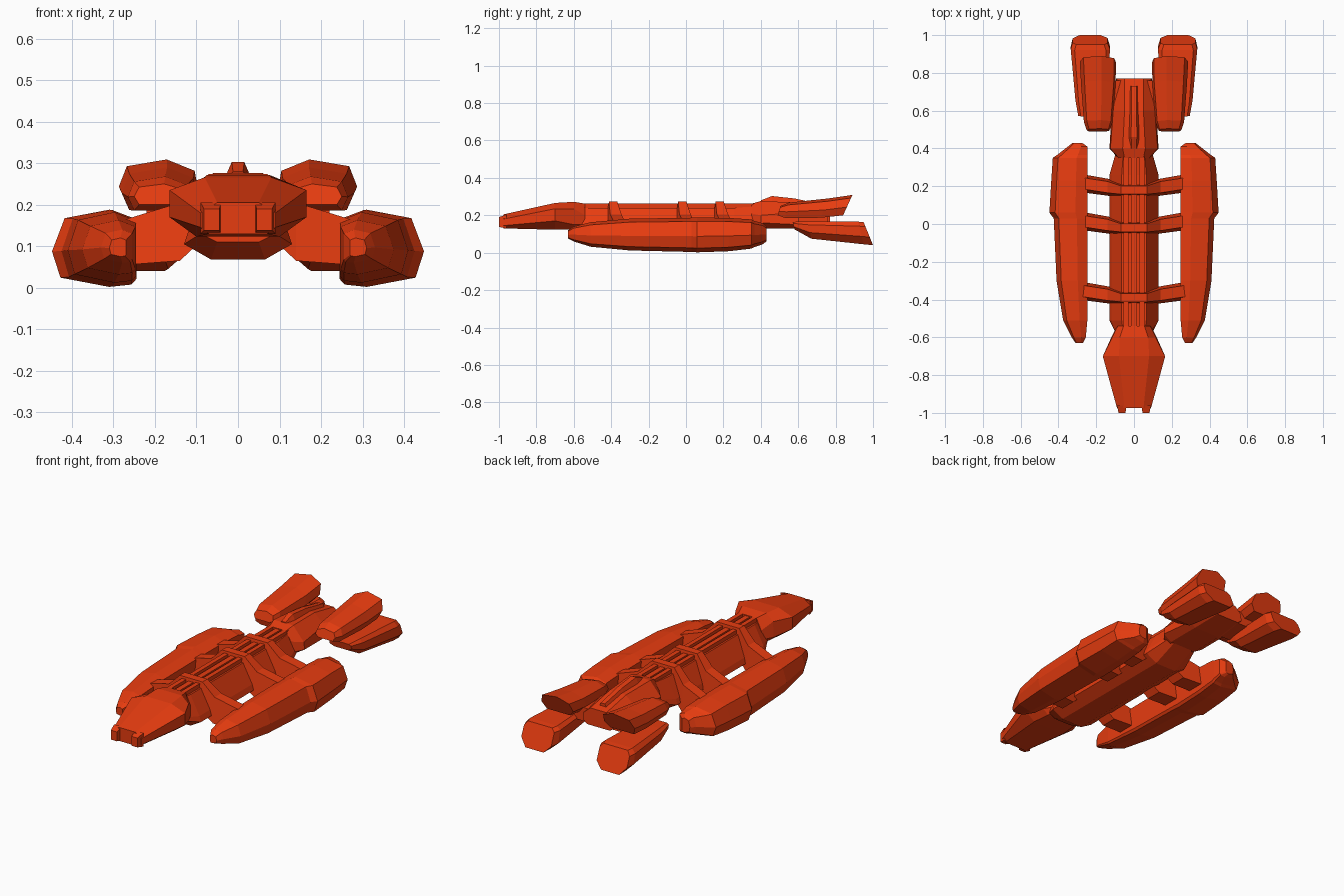
import bpy, bmesh

mat = bpy.data.materials.new("orange_red")
mat.diffuse_color = (0.8, 0.045, 0.005, 1)


def loft(name, rings):
    """Skin a list of equal-length closed rings and cap both ends."""
    bm = bmesh.new()
    vs = [[bm.verts.new(p) for p in r] for r in rings]
    n = len(vs[0])
    for a, b in zip(vs, vs[1:]):
        for i in range(n):
            j = (i + 1) % n
            bm.faces.new((a[i], a[j], b[j], b[i]))
    bm.faces.new(vs[0])
    bm.faces.new(vs[-1])
    bmesh.ops.recalc_face_normals(bm, faces=bm.faces)
    me = bpy.data.meshes.new(name)
    bm.to_mesh(me)
    bm.free()
    me.materials.append(mat)
    ob = bpy.data.objects.new(name, me)
    bpy.context.collection.objects.link(ob)
    return ob


def mirror(ob):
    ob.modifiers.new("mirror", "MIRROR").use_mirror_merge = False
    return ob


def body(name, sections):
    """Symmetric hull: each section is y plus right-half (x, z) points, bottom to top."""
    return loft(name, [[(x, y, z) for x, z in h] + [(-x, y, z) for x, z in reversed(h)]
                       for y, h in sections])


def box_ring(y, x0, x1, z0, z1):
    return [(x0, y, z0), (x1, y, z0), (x1, y, z1), (x0, y, z1)]


def shell(name, shape, sections):
    """Side part: a unit outline fitted to y, x in/out, z low/high, with a slant in y."""
    return mirror(loft(name, [[(a + (b - a) * u, y + s * v, c + (d - c) * v) for u, v in shape]
                              for y, a, b, c, d, s in sections]))


# Head with a two-pronged snout
body("head", [
    (-0.975, [(.07, .13), (.09, .145), (.09, .18), (.05, .205)]),
    (-0.70, [(.10, .123), (.165, .17), (.165, .235), (.08, .266)]),
    (-0.60, [(.09, .123), (.12, .15), (.115, .235), (.075, .272)]),
    (-0.54, [(.07, .13), (.09, .15), (.085, .2), (.055, .262)])])
mirror(loft("snout_prong", [box_ring(-1.0, .045, .082, .138, .19),
                            box_ring(-0.96, .04, .09, .13, .205)]))

# Main hull
mid = [(.065, .068), (.13, .105), (.12, .135), (.065, .24)]
body("main_hull", [
    (-0.59, [(.05, .11), (.09, .13), (.09, .15), (.055, .24)]),
    (-0.51, mid), (0.26, mid),
    (0.40, [(.06, .13), (.09, .15), (.085, .17), (.055, .25)])])

# Raised spine rails
loft("spine", [box_ring(-0.57, -.015, .015, .2, .258), box_ring(0.38, -.015, .015, .2, .258)])
mirror(loft("spine_rail", [box_ring(-0.57, .03, .055, .2, .262),
                           box_ring(0.38, .03, .055, .2, .262)]))

# Cross ribs carrying the pods: x, y shift, half width low/high, z low/high
half = [(.27, .035, .048, .03, .055, .165), (.14, .015, .045, .03, .065, .205),
        (.07, 0, .043, .022, .13, .274)]
stations = [(-x, *r) for x, *r in half] + [(x, *r) for x, *r in reversed(half)]
for i, c in enumerate((-0.39, -0.02, 0.18)):
    loft(f"cross_rib_{i + 1}", [
        [(x, c + s - w, z0), (x, c + s + w, z0), (x, c + s + t, z1), (x, c + s - t, z1)]
        for x, s, w, t, z0, z1 in stations])

# Side pods, with a swollen rear section
pod = [(0, .1), (0, .88), (.32, 1), (.85, .89), (1, .46), (.9, .12), (.32, 0), (.06, .03)]
shell("side_pod", pod, [
    (-0.63, .27, .31, .075, .12, 0), (-0.60, .255, .33, .06, .14, 0),
    (-0.51, .247, .375, .032, .163, 0), (-0.30, .245, .41, .012, .182, 0),
    (0.03, .245, .425, .004, .187, 0), (0.06, .245, .448, .002, .188, 0),
    (0.23, .245, .438, .008, .186, 0), (0.35, .245, .43, .022, .178, 0),
    (0.365, .245, .408, .03, .17, 0), (0.41, .247, .35, .045, .158, 0),
    (0.43, .275, .325, .06, .14, 0)])

# Engine block, top fin
body("engine_block", [
    (0.35, [(.06, .135), (.085, .15), (.08, .21), (.05, .262)]),
    (0.40, [(.08, .13), (.13, .16), (.125, .2), (.06, .276)]),
    (0.60, [(.08, .13), (.118, .15), (.11, .215), (.05, .268)]),
    (0.77, [(.07, .14), (.095, .16), (.09, .2), (.05, .235)])])
body("top_fin", [
    (0.40, [(.03, .25), (.012, .28)]), (0.46, [(.038, .25), (.015, .303)]),
    (0.58, [(.03, .25), (.014, .29)]), (0.73, [(.04, .2), (.012, .258)])])

# Four engines and their pylons
eng_up = [(0, .3), (.05, .75), (.4, 1), (.9, .85), (1, .4), (.9, 0), (.15, 0)]
shell("upper_engine", eng_up, [
    (0.49, .13, .25, .20, .25, .015), (0.53, .115, .265, .186, .268, .02),
    (0.72, .098, .28, .187, .29, .04), (0.84, .095, .287, .20, .309, .05)])
eng_low = [(0, .3), (.0, .85), (.1, 1), (.9, 1), (1, .8), (1, .35), (.8, .0), (.2, .0)]
shell("lower_engine", eng_low, [
    (0.58, .16, .295, .125, .165, -.01), (0.67, .145, .31, .075, .168, -.02),
    (0.95, .127, .335, .045, .166, -.03), (1.0, .14, .325, .04, .163, -.05)])
mirror(loft("engine_pylon", [box_ring(0.60, .06, .22, .14, .21),
                             box_ring(0.76, .06, .22, .145, .22)]))
